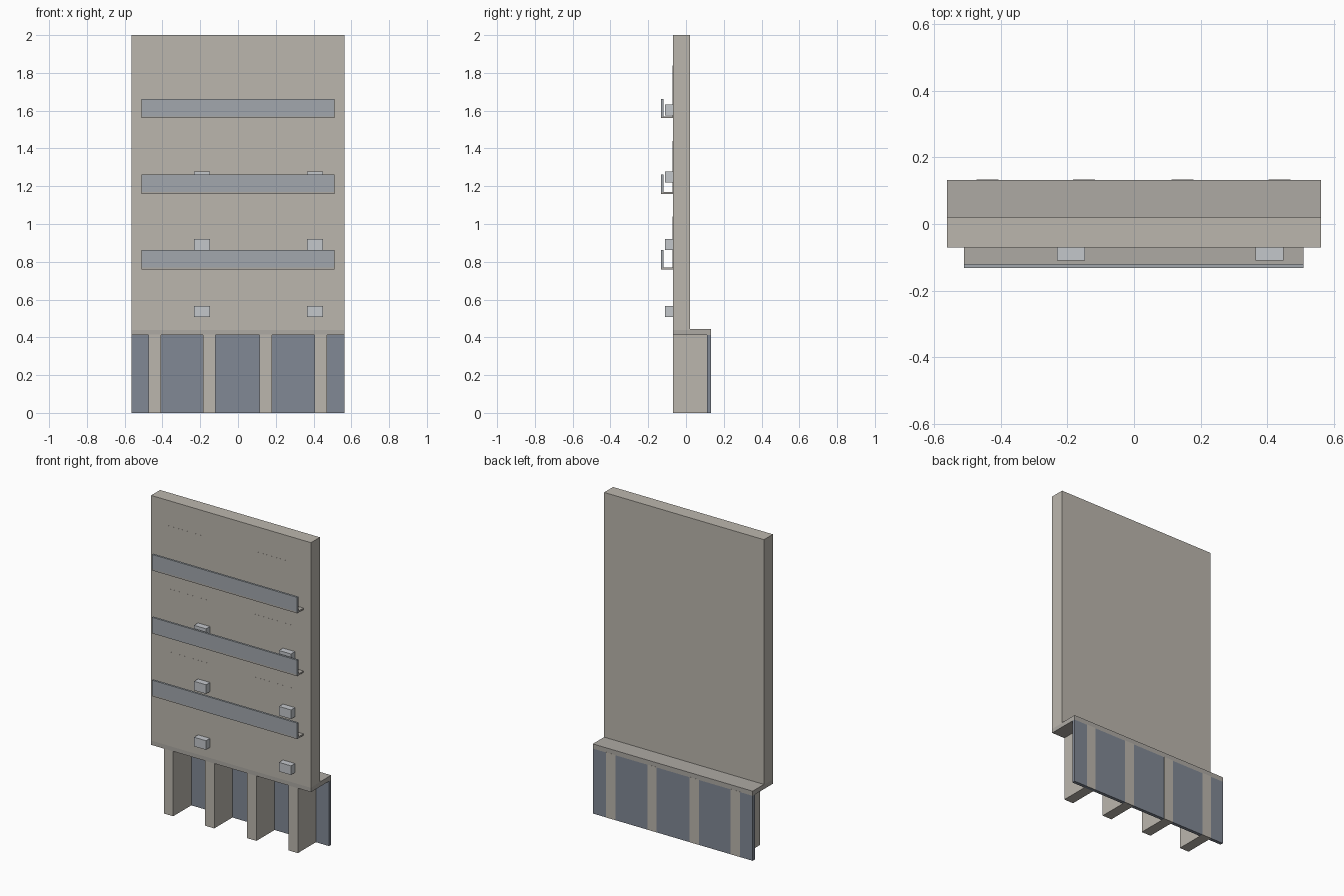
import bpy

if "Cube" in bpy.data.objects:
    bpy.data.objects.remove(bpy.data.objects["Cube"])


def material(name, rgb):
    m = bpy.data.materials.new(name)
    m.diffuse_color = (*rgb, 1)
    m.use_nodes = True
    m.node_tree.nodes["Principled BSDF"].inputs["Base Color"].default_value = m.diffuse_color
    return m


CONCRETE = material("concrete", (0.50, 0.47, 0.42))
SLAB = material("slab_concrete", (0.42, 0.40, 0.37))
RAIL = material("railing", (0.36, 0.39, 0.42))
GLASS = material("shop_glass", (0.22, 0.25, 0.30))
METAL = material("unit_metal", (0.55, 0.57, 0.60))


def box(name, x, y, z, mat):
    """Box from (min, max) ranges."""
    r = (x, y, z)
    bpy.ops.mesh.primitive_cube_add(size=1, location=[(a + b) / 2 for a, b in r])
    o = bpy.context.object
    o.name = name
    o.scale = [b - a for a, b in r]
    bpy.ops.object.transform_apply(location=False, rotation=False, scale=True)
    o.data.materials.append(mat)
    return o


W = 0.5625       # half width of the building
FRONT = -0.07    # facade plane

# Main wall and the deeper slab it stands on
box("wall", (-W, W), (FRONT, 0.02), (0.44, 2.0), CONCRETE)
box("base_slab", (-W, W), (FRONT, 0.133), (0.413, 0.443), SLAB)

# Ground floor: glazed back panel and four fin columns
box("shop_glass", (-W, W), (0.112, 0.133), (0, 0.413), GLASS)
for x in (-0.44, -0.151, 0.146, 0.437):
    box("column", (x - 0.033, x + 0.033), (FRONT, 0.1335), (0, 0.415), CONCRETE)

# Balconies with thin floor and front parapet, and flush doors behind
for z in (0.76, 1.16, 1.56):
    box("balcony_floor", (-0.512, 0.51), (-0.133, FRONT), (z, z + 0.01), SLAB)
    box("balcony_parapet", (-0.512, 0.51), (-0.133, -0.12), (z, z + 0.102), RAIL)
    for s in (-1, 1):
        box("balcony_door", sorted((s * 0.16, s * 0.44)), (FRONT - 0.0005, FRONT + 0.01),
            (z + 0.01, z + 0.28), CONCRETE)

# Air conditioning units hung on the facade
for i in range(4):
    z = 0.507 + i * 0.356
    for x in (-0.19, 0.408):
        box("air_conditioner", (x - 0.042, x + 0.042), (-0.11, FRONT), (z, z + 0.058), METAL)
